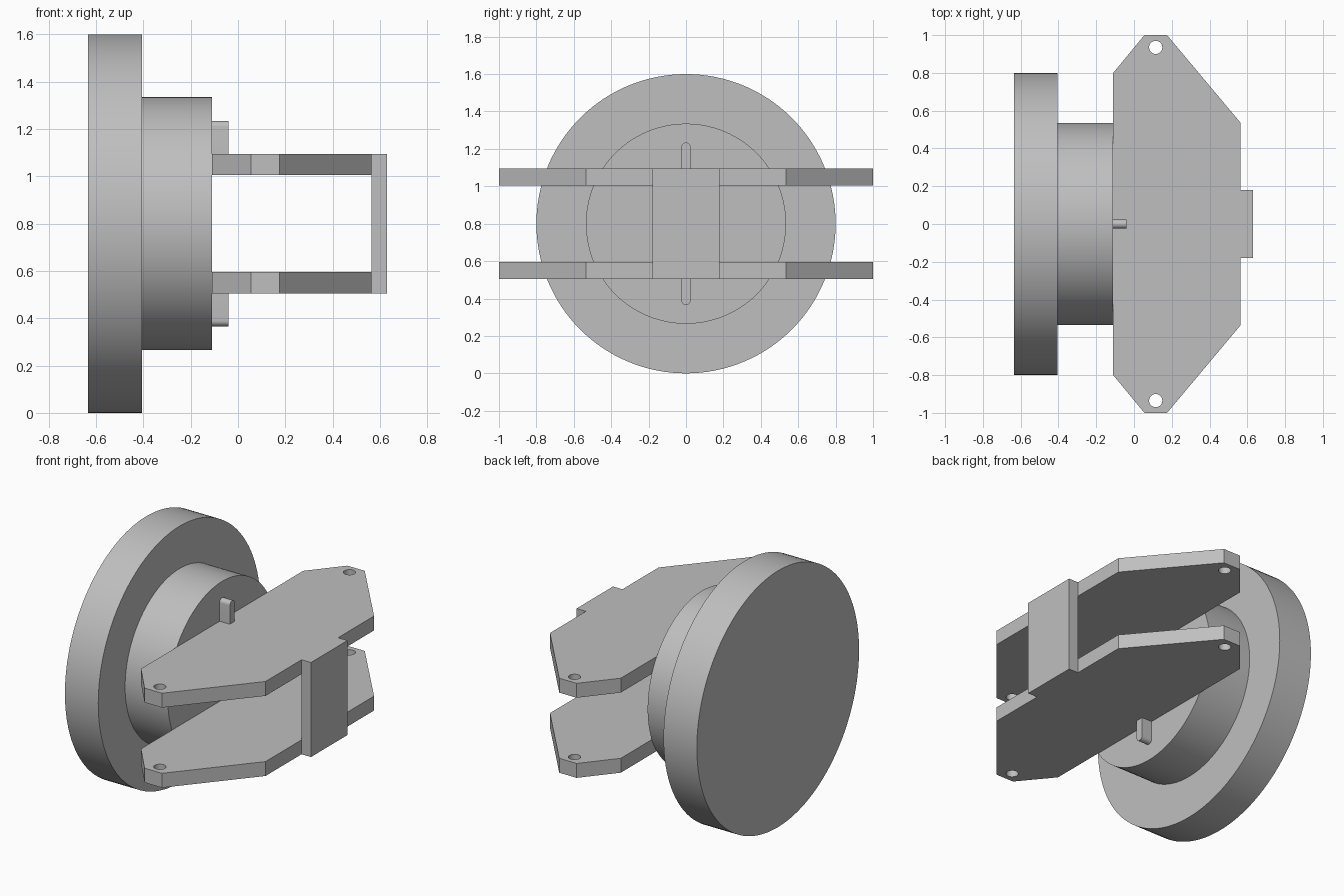
import bpy
import bmesh
import math

cube = bpy.data.objects.get("Cube")
if cube:
    bpy.data.objects.remove(cube, do_unlink=True)

grey = bpy.data.materials.new("plain_grey")
grey.use_nodes = True
colour = (0.52, 0.52, 0.52, 1)
grey.diffuse_color = colour
grey.node_tree.nodes["Principled BSDF"].inputs["Base Color"].default_value = colour

AXIS_Z = 0.8  # height of the disc axis


def activate(obj):
    bpy.ops.object.select_all(action="DESELECT")
    obj.select_set(True)
    bpy.context.view_layer.objects.active = obj


def cylinder(name, radius, x0, x1, sides=128):
    """Cylinder lying along x."""
    bpy.ops.mesh.primitive_cylinder_add(
        vertices=sides, radius=radius, depth=x1 - x0,
        location=((x0 + x1) / 2, 0, AXIS_Z), rotation=(0, math.pi / 2, 0))
    obj = bpy.context.object
    obj.name = name
    obj.data.materials.append(grey)
    bpy.ops.object.shade_smooth_by_angle(angle=math.radians(30))
    return obj


def prism(name, outline, offset):
    """Extrude a closed 3D outline by an offset vector."""
    bm = bmesh.new()
    face = bm.faces.new([bm.verts.new(p) for p in outline])
    top = bmesh.ops.extrude_face_region(bm, geom=[face])["geom"]
    bmesh.ops.translate(bm, vec=offset,
                        verts=[v for v in top if isinstance(v, bmesh.types.BMVert)])
    bmesh.ops.recalc_face_normals(bm, faces=bm.faces)
    mesh = bpy.data.meshes.new(name)
    bm.to_mesh(mesh)
    bm.free()
    obj = bpy.data.objects.new(name, mesh)
    bpy.context.collection.objects.link(obj)
    mesh.materials.append(grey)
    return obj


def drill(obj, x, y, z, radius):
    """Cut a vertical hole through a plate."""
    bpy.ops.mesh.primitive_cylinder_add(vertices=32, radius=radius, depth=0.3,
                                        location=(x, y, z))
    cutter = bpy.context.object
    cutter.hide_render = True
    cutter.data.materials.append(grey)
    mod = obj.modifiers.new("hole", "BOOLEAN")
    mod.operation = "DIFFERENCE"
    mod.solver = "EXACT"
    mod.object = cutter
    activate(obj)
    bpy.ops.object.modifier_apply(modifier=mod.name)
    bpy.data.objects.remove(cutter, do_unlink=True)


# Large disc and smaller hub
cylinder("base_disc", 0.8, -0.635, -0.405)
cylinder("hub", 0.535, -0.405, -0.11)

# Two parallel arm plates with a hole at each tip
half = [(-0.11, 0.8), (0.055, 1), (0.175, 1), (0.565, 0.535)]
outline = half + [(x, -y) for x, y in reversed(half)]
thickness = 0.09
for name, bottom in (("lower_plate", 0.505), ("upper_plate", 1.005)):
    plate = prism(name, [(x, y, bottom) for x, y in outline], (0, 0, thickness))
    for side in (-1, 1):
        drill(plate, 0.115, side * 0.935, bottom + thickness / 2, 0.035)
    activate(plate)
    bpy.ops.object.shade_smooth_by_angle(angle=math.radians(30))

# Bridge joining the plate edges
prism("bridge", [(0.565, -0.18, 0.505), (0.565, 0.18, 0.505),
                 (0.565, 0.18, 1.095), (0.565, -0.18, 1.095)], (0.065, 0, 0))

# Round-ended keys on the hub face, above and below the plates
r = 0.024
for name, sign in (("lower_key", -1), ("upper_key", 1)):
    arc = [(r * math.cos(math.pi * i / 12), 0.41 + r * math.sin(math.pi * i / 12))
           for i in range(13)]
    points = [(r, 0.27)] + arc + [(-r, 0.27)]
    key = prism(name, [(-0.11, y, AXIS_Z + sign * h) for y, h in points], (0.07, 0, 0))
    activate(key)
    bpy.ops.object.shade_smooth_by_angle(angle=math.radians(30))
